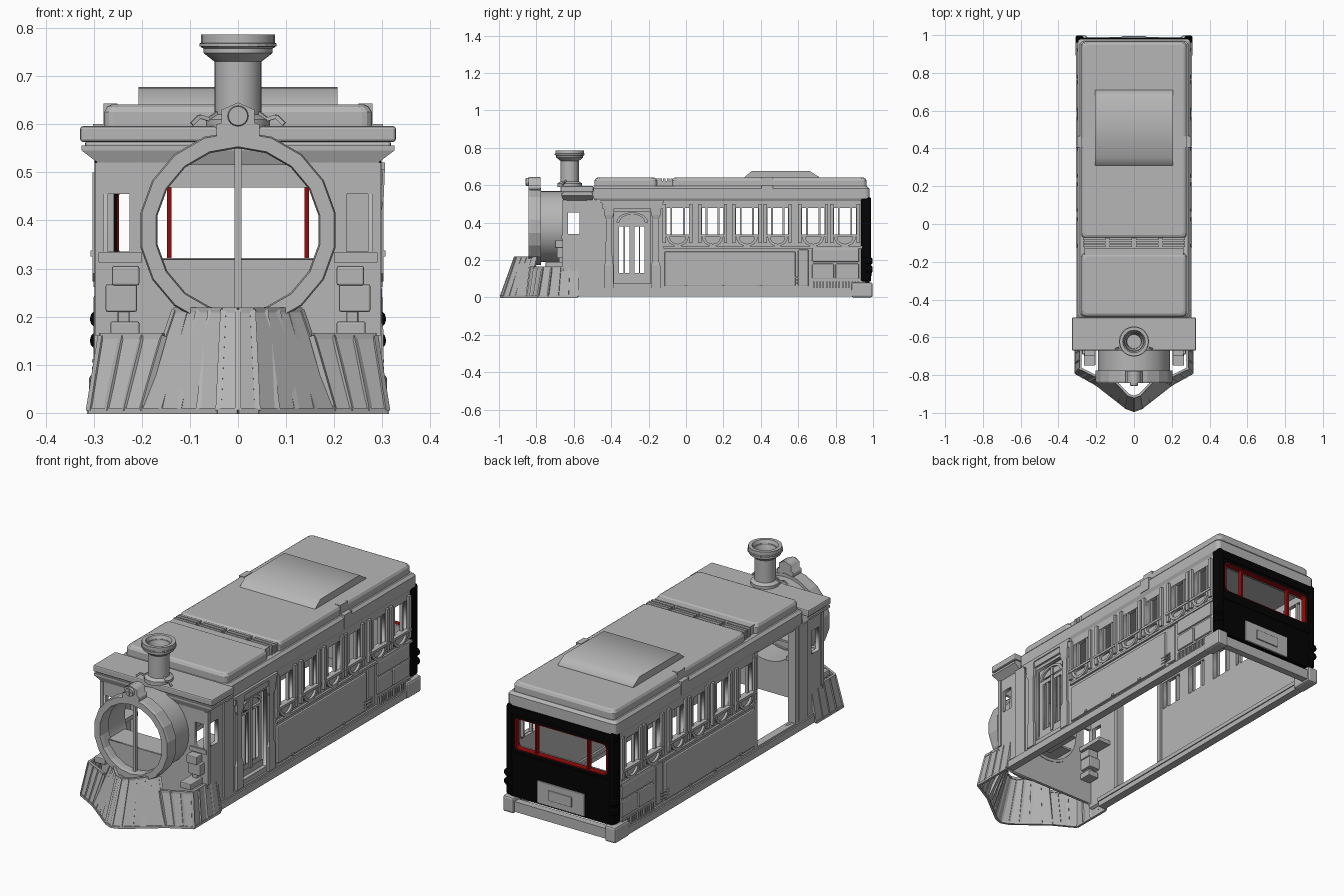
import bpy, bmesh, math
from mathutils import Matrix, Vector

if "Cube" in bpy.data.objects:
    bpy.data.objects.remove(bpy.data.objects["Cube"])

def material(name, col):
    m = bpy.data.materials.new(name)
    m.diffuse_color = col
    m.use_nodes = True
    m.node_tree.nodes["Principled BSDF"].inputs["Base Color"].default_value = m.diffuse_color
    return m
GREY = material("grey", (0.47, 0.47, 0.47, 1))
BLACK = material("black", (0.001, 0.001, 0.001, 1))
RED = material("red", (0.3, 0.003, 0.003, 1))

def add(name, me, mat=None, mirror=False):
    ob = bpy.data.objects.new(name, me)
    bpy.context.collection.objects.link(ob)
    me.materials.append(mat or GREY)
    if mirror:
        ob.modifiers.new("mirror", 'MIRROR').use_mirror_merge = False
    return ob

def finish(name, bm, mat=None, mirror=False):
    bmesh.ops.recalc_face_normals(bm, faces=bm.faces)
    me = bpy.data.meshes.new(name)
    bm.to_mesh(me)
    bm.free()
    return add(name, me, mat, mirror)

def boxes(name, items, mat=None, mirror=False, bevel=0):
    """items: (x0, x1, y0, y1, z0, z1)"""
    bm = bmesh.new()
    for x0, x1, y0, y1, z0, z1 in items:
        m = Matrix.Translation(((x0+x1)/2, (y0+y1)/2, (z0+z1)/2)) @ Matrix.Diagonal((x1-x0, y1-y0, z1-z0, 1))
        bmesh.ops.create_cube(bm, size=1, matrix=m)
    ob = finish(name, bm, mat, mirror)
    if bevel:
        b = ob.modifiers.new("bevel", 'BEVEL')
        b.width, b.segments = bevel, 2
    return ob

def beams(name, pairs, w, mirror=False):
    bm = bmesh.new()
    for p, q in pairs:
        p, q = Vector(p), Vector(q)
        d = q - p
        m = Matrix.Translation((p+q)/2) @ d.to_track_quat('Z', 'Y').to_matrix().to_4x4() @ Matrix.Diagonal((w, w, d.length, 1))
        bmesh.ops.create_cube(bm, size=1, matrix=m)
    return finish(name, bm, None, mirror)

SIDE = Matrix(((0, 0, 1, 0), (1, 0, 0, 0), (0, 1, 0, 0), (0, 0, 0, 1)))
FRONT = Matrix(((1, 0, 0, 0), (0, 0, -1, 0), (0, 1, 0, 0), (0, 0, 0, 1)))
ALONG = Matrix(((1, 0, 0), (0, 0, 1), (0, 1, 0))).to_4x4()

def plate(name, loops, frame, at, thick, mat=None, mirror=False):
    """Flat plate; inner loops become holes."""
    cu = bpy.data.curves.new(name, 'CURVE')
    cu.dimensions, cu.fill_mode, cu.extrude = '2D', 'BOTH', thick/2
    for pts in loops:
        s = cu.splines.new('POLY')
        s.points.add(len(pts)-1)
        for p, (a, b) in zip(s.points, pts):
            p.co = (a, b, 0, 1)
        s.use_cyclic_u = True
    tmp = bpy.data.objects.new("tmp", cu)
    bpy.context.collection.objects.link(tmp)
    dg = bpy.context.evaluated_depsgraph_get()
    me = bpy.data.meshes.new_from_object(tmp.evaluated_get(dg))
    bpy.data.objects.remove(tmp)
    me.materials.clear()
    me.transform(frame @ Matrix.Translation((0, 0, -at if frame is FRONT else at)))
    return add(name, me, mat, mirror)

def rect(a0, a1, b0, b1, r=0, n=3):
    if not r:
        return [(a0, b0), (a1, b0), (a1, b1), (a0, b1)]
    out = []
    for k, (a, b) in enumerate(((a1-r, b1-r), (a0+r, b1-r), (a0+r, b0+r), (a1-r, b0+r))):
        out += [(a + r*math.cos((k+i/n)*math.pi/2), b + r*math.sin((k+i/n)*math.pi/2)) for i in range(n+1)]
    return out

def circle(r, cz, n=18):
    return [(r*math.sin(2*math.pi*i/n), cz + r*math.cos(2*math.pi*i/n)) for i in range(n)]

def loft(name, rings, closed=True, mirror=False, cap=True):
    bm = bmesh.new()
    vs = [[bm.verts.new(p) for p in r] for r in rings]
    n = len(vs[0])
    for lo, hi in zip(vs, vs[1:]):
        for i in range(n if closed else n-1):
            j = (i+1) % n
            bm.faces.new((lo[i], lo[j], hi[j], hi[i]))
    if cap:
        bm.faces.new(vs[0])
        bm.faces.new(vs[-1])
    return finish(name, bm, None, mirror)

def slab(name, hx, y0, y1, steps, r=0.02):
    """Rounded roof slab; steps: (inset, z)"""
    return loft(name, [[(x, y, z) for x, y in rect(-hx+i, hx-i, y0+i, y1-i, r)] for i, z in steps])

def lathe(name, prof, n, m, ring=True, mirror=False, smooth=False, mat=None):
    bm = bmesh.new()
    vs = [[bm.verts.new(m @ Vector((r*math.sin(2*math.pi*i/n), r*math.cos(2*math.pi*i/n), h))) for i in range(n)] for r, h in prof]
    for a, b in zip(vs, vs[1:] + (vs[:1] if ring else [])):
        for i in range(n):
            bm.faces.new((a[i], a[(i+1) % n], b[(i+1) % n], b[i]))
    if not ring:
        bm.faces.new(vs[0])
        bm.faces.new(vs[-1])
    ob = finish(name, bm, mat, mirror)
    if smooth:
        bpy.context.view_layer.objects.active = ob
        ob.select_set(True)
        bpy.ops.object.shade_smooth_by_angle(angle=math.radians(35))
        ob.select_set(False)
    return ob

# side walls: right has a door, left an open doorway
wins = [(-.105, .015), (.085, .2), (.267, .385), (.435, .545), (.62, .74), (.79, .91)]
holes = [rect(a, b, .335, .478) for a, b in wins] + [rect(-.63, -.57, .34, .455)]
outer = rect(-.655, .96, .03, .54)
plate("right_wall", [outer] + holes + [rect(-.385, -.19, .05, .46)], SIDE, .28, .02)
plate("left_wall", [outer] + holes + [rect(-.44, -.13, .05, .51)], SIDE, -.28, .02)

# window mullions, pilasters, sills and draped ornaments
boxes("window_mullions", [(.272, .288, a+f*(b-a)-.005, a+f*(b-a)+.005, .335, .478) for a, b in wins for f in (.22, .78)], mirror=True)
boxes("window_pilasters", [(.285, .302, y-.009, y+.009, .29, .5) for a, b in wins for y in (a-.011, b+.011)], mirror=True)
boxes("window_sills", [(.285, .306, a-.02, b+.02, .325, .337) for a, b in wins] + [(.285, .3, -.12, .94, .262, .274)], mirror=True)
for a, b in wins:
    c, h = (a+b)/2, (b-a)/2
    arc = [(c + h*math.cos(math.pi*(1+i/8)), .328 + .055*math.sin(math.pi*(1+i/8))) for i in range(9)]
    inner = [(c + (y-c)*.7, .322 + (z-.328)*.65) for y, z in arc]
    plate("window_drape", [arc, inner], SIDE, .294, .016, mirror=True)

# lower side panels, louvres, skirt and bumpers
boxes("lower_panels", [(.285, .3, -.115, .585, .06, .245), (.285, .297, .6, .655, .06, .255), (.285, .298, .675, .925, .19, .262),
      (.285, .298, .675, .79, .1, .18), (.285, .298, .8, .925, .1, .18)], mirror=True, bevel=.005)
boxes("panel_hinges", [(.295, .306, y-.008, y+.008, .06, .07) for y in (0, .2, .4)] +
      [(.295, .303, .56, .625, z, z+.006) for z in (.075, .09, .105)], mirror=True)
boxes("rear_grille", [(.285, .3, .68+i*.017, .688+i*.017, .045, .085) for i in range(15)], mirror=True)
boxes("skirt", [(.265, .305, -.58, .99, .005, .04), (.26, .298, -.58, .97, .03, .05)], mirror=True)
boxes("rear_bumper", [(-.29, .29, .955, .99, .01, .06)])
boxes("bumper_corner", [(.25, .31, .885, .998, 0, .08)], mirror=True, bevel=.01)

# right entrance: columns, lintel, glazed double door, steps
for y in (-.412, -.162):
    cols = [(.025, .05), (.025, .17), (.018, .19), (.016, .42), (.025, .44), (.03, .5), (.03, .52)]
    loft("door_column", [[(.29+sx*h*.5, y+sy*h, z) for sx, sy in ((-1, -1), (1, -1), (1, 1), (-1, 1))] for h, z in cols])
boxes("door_lintel", [(.28, .3, -.45, -.125, .475, .515), (.28, .305, -.46, -.12, .505, .52)])
plate("door_leaves", [rect(-.385, -.19, .1, .465), rect(-.357, -.303, .13, .38), rect(-.275, -.222, .13, .38)], SIDE, .262, .012)
arch = [[(-.2875 + k*.085*math.cos(math.pi*i/10), .4 + k*.055*math.sin(math.pi*i/10)) for i in range(11)] for k in (1, .8)]
plate("door_arch", arch, SIDE, .272, .012)
boxes("door_bars", [(.256, .272, y-.003, y+.003, .13, .38) for y in (-.33, -.249)] + [(.255, .275, -.295, -.28, .1, .445)])
boxes("door_steps", [(.2, .29, -.385, -.19, .04, .075), (.2, .27, -.385, -.19, .075, .105)])
boxes("door_partition", [(.225, .275, -.41, -.39, .05, .52)])
boxes("left_jambs", [(-.298, -.258, y-.012, y+.012, .05, .52) for y in (-.445, -.125)])

# cornice and roofs
slab("cornice", .298, -.5, .98, [(.008, .515), (0, .53), (0, .582), (.012, .595)])
top = [(0, .59), (0, .625), (.006, .636), (.016, .641)]
slab("front_roof", .278, -.49, -.155, top)
slab("rear_roof", .278, -.075, .965, top)
boxes("roof_vents", [(x-.06, x+.06, y, y+.013, .59, .636) for x in (-.21, -.07, .07, .21) for y in (-.122, -.102, -.084)] +
      [(-.262, .262, -.17, -.127, .59, .637), (-.262, .262, -.13, -.06, .59, .622)])
boxes("roof_joint", [(.25, .279, .405, .465, .59, .643), (.27, .301, .405, .465, .535, .6)], mirror=True)
plate("roof_unit", [[(.305, .636), (.312, .643), (.35, .675), (.66, .677), (.71, .645), (.71, .636)]], SIDE, 0, .414)

# driver cab
plate("cab_front", [rect(-.29, .29, .05, .53), circle(.185, .38), rect(.225, .282, .335, .455), rect(-.282, -.225, .335, .455)], FRONT, -.65, .014)
boxes("cab_corner", [(.28, .296, -.66, -.64, .16, .52), (.272, .298, -.53, -.46, .05, .52)], mirror=True)
loft("cab_eave", [[(x, y, z) for x, y in rect(-h, h, -.655-d, -.5)] for h, d, z in ((.285, 0, .515), (.325, .012, .545), (.325, .012, .556))])
boxes("cab_roof", [(-.318, .318, -.66, -.5, .55, .565), (-.328, .328, -.67, -.495, .563, .596)], bevel=.006)

# boiler tube with front ring, window bar and dash
along = Matrix.Translation((0, 0, .38)) @ ALONG
lathe("boiler", [(.174, -.83), (.174, -.64), (.19, -.64), (.19, -.83)], 32, along, smooth=True)
lathe("boiler_ring", [(.17, -.825), (.173, -.842), (.203, -.842), (.206, -.83), (.206, -.775), (.17, -.775)], 18, along)
boxes("window_bar", [(-.007, .007, -.815, -.8, .21, .555)])
dash = [(.178*math.cos(t), .38 + .178*math.sin(t)) for t in (math.radians(200 + 140*i/16) for i in range(17))]
plate("dash_panel", [dash], FRONT, -.79, .01)
boxes("dash_shelf", [(-.16, .16, -.79, -.66, .31, .32)])

# chimney
up = Matrix.Translation((0, -.622, 0))
lathe("chimney", [(.066, .59), (.066, .61), (.049, .62), (.049, .73), (.072, .748), (.072, .757), (.077, .76), (.077, .786),
      (.06, .786), (.04, .74), (.036, .64), (.036, .6)], 24, up, smooth=True)
lathe("chimney_band", [(.05, .759), (.08, .761), (.08, .768), (.05, .77)], 24, up)

# headlight and scroll brackets
plate("headlight_box", [[(-.045, .575), (.045, .575), (.045, .6), (.034, .602), (.034, .63), (0, .645), (-.034, .63), (-.034, .602), (-.045, .6)]], FRONT, -.81, .065)
lathe("headlight", [(.02, -.855), (.022, -.84)], 16, Matrix.Translation((0, 0, .617)) @ ALONG, ring=False)
beams("headlight_bars", [((-.018, -.856, .617), (.018, -.856, .617)), ((0, -.856, .6), (0, -.856, .635))], .003)
beams("scroll", [((.04, -.64, .625), (.06, -.65, .61)), ((.06, -.65, .61), (.08, -.655, .616)), ((.08, -.655, .616), (.096, -.66, .6))], .008, mirror=True)

# cylinder boxes beside the boiler
boxes("side_cylinders", [(.205, .262, -.70, -.58, .265, .305), (.21, .275, -.69, -.58, .21, .267), (.225, .25, -.68, -.6, .185, .215),
      (.205, .265, -.75, -.58, .16, .19)], mirror=True, bevel=.004)
boxes("cab_sill", [(.2, .29, -.665, -.5, .312, .333)], mirror=True)

# cowcatcher: raked panels with slats
def catcher(name, low, high, z, counts):
    lo = [Vector((x, y, .004)) for x, y in low]
    hi = [Vector((x, y, z)) for x, y in high]
    ob = loft(name, [lo, hi], closed=False, mirror=True, cap=False)
    s = ob.modifiers.new("thick", 'SOLIDIFY')
    s.thickness, s.offset = .008, 0
    bars = list(zip(lo, lo[1:])) + list(zip(hi, hi[1:]))
    for k, n in enumerate(counts):
        for i in range(n+1):
            bars.append((lo[k].lerp(lo[k+1], i/n), hi[k].lerp(hi[k+1], i/n)))
    beams(name + "_slats", bars, .012, mirror=True)
catcher("front_cowcatcher", [(.2, -.85), (.04, -.975), (0, -.99)], [(.13, -.8), (.03, -.905), (0, -.915)], .213, [4, 1])
catcher("side_cowcatcher", [(.308, -.58), (.308, -.79), (.2, -.85)], [(.283, -.58), (.283, -.765), (.155, -.83)], .16, [4, 3])

# rear: black panel, red-framed window, lamps and plate
win = rect(-.25, .25, .32, .47, .02)
plate("rear_panel", [rect(-.295, .295, .08, .54, .02), win], FRONT, .965, .03, BLACK)
plate("rear_window_frame", [rect(-.254, .254, .317, .473, .022), rect(-.247, .247, .3205, .4695, .018)], FRONT, .967, .028, RED)
boxes("rear_window_bars", [(.138, .148, .955, .975, .32, .47)], RED, mirror=True)
boxes("rear_corner", [(.268, .298, .935, .99, .085, .535)], BLACK, mirror=True, bevel=.01)
boxes("rear_trim", [(-.28, .28, .97, .986, .49, .53), (-.28, .28, .97, .984, .27, .3)], BLACK)
boxes("rear_inner_lining", [(-.27, .27, .942, .95, .06, .3215), (-.27, .27, .942, .95, .468, .53)])
for z in (.15, .195):
    lathe("tail_lamp", [(.02, .96), (.02, .99), (.012, .998)], 12, Matrix.Translation((.288, 0, z)) @ ALONG, ring=False, mirror=True, mat=BLACK)
boxes("rear_plate", [(-.13, .13, .975, .988, .085, .195), (-.065, .065, .985, .994, .115, .165)], bevel=.003)
